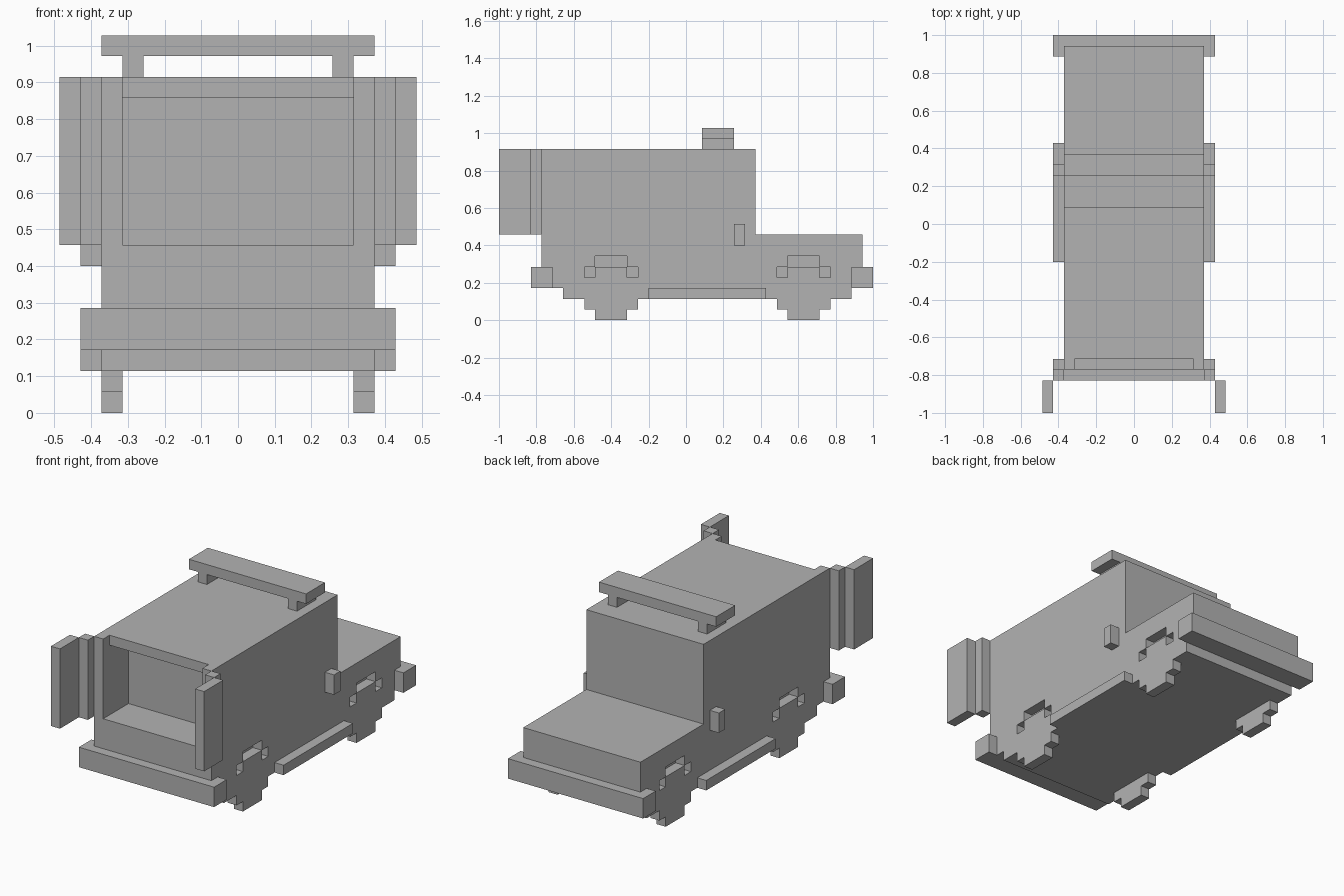
import bpy
import bmesh

cube = bpy.data.objects.get("Cube")
if cube:
    bpy.data.objects.remove(cube, do_unlink=True)

U = 2 / 35  # one block of the blocky grid

grey = bpy.data.materials.new("plain grey")
grey.use_nodes = True
GREY = (0.45, 0.45, 0.45, 1)
grey.diffuse_color = GREY
grey.node_tree.nodes["Principled BSDF"].inputs["Base Color"].default_value = GREY


def prism(name, x0, x1, profile):
    """Extrude a side profile of (y, z) grid points from x0 to x1."""
    bm = bmesh.new()
    face = bm.faces.new([bm.verts.new((x0 * U, y * U, z * U)) for y, z in profile])
    new = bmesh.ops.extrude_face_region(bm, geom=[face])["geom"]
    verts = [g for g in new if isinstance(g, bmesh.types.BMVert)]
    bmesh.ops.translate(bm, verts=verts, vec=((x1 - x0) * U, 0, 0))
    bmesh.ops.recalc_face_normals(bm, faces=bm.faces)
    mesh = bpy.data.meshes.new(name)
    bm.to_mesh(mesh)
    bm.free()
    mesh.materials.append(grey)
    obj = bpy.data.objects.new(name, mesh)
    bpy.context.collection.objects.link(obj)
    return obj


def box(name, x, y, z):
    return prism(name, *x, [(y[0], z[0]), (y[1], z[0]), (y[1], z[1]), (y[0], z[1])])


def pair(name, x, y, z):
    box("left_" + name, x, y, z)
    box("right_" + name, (-x[1], -x[0]), y, z)


def cut(target, x, y, z):
    cutter = box("cutter", x, y, z)
    cutter.hide_render = True
    mod = target.modifiers.new("cut", "BOOLEAN")
    mod.operation = "DIFFERENCE"
    mod.solver = "EXACT"
    mod.object = cutter
    bpy.context.view_layer.objects.active = target
    bpy.ops.object.modifier_apply(modifier=mod.name)
    bpy.data.objects.remove(cutter, do_unlink=True)


# Van body with bonnet
body = prism("body", -6.5, 6.5, [
    (-11.5, 2), (15.5, 2), (15.5, 3), (16.5, 3), (16.5, 8), (6.5, 8),
    (6.5, 16), (-13.5, 16), (-13.5, 3), (-11.5, 3)])

# Open load bay and the set-back roof edge above it
cut(body, (-5.5, 5.5), (-14, -9.5), (8, 15))
cut(body, (-5.5, 5.5), (-14, -12.5), (14, 17))

# Wheels: recessed gaps around the top, stepped tread below the body
for end, c in (("bay", -7), ("bonnet", 11)):
    for side, x, gap in (("left", (5.5, 6.5), (5.5, 7)),
                         ("right", (-6.5, -5.5), (-7, -5.5))):
        cut(body, gap, (c - 1.5, c + 1.5), (5, 6))
        cut(body, gap, (c - 2.5, c - 1.5), (4, 5))
        cut(body, gap, (c + 1.5, c + 2.5), (4, 5))
        prism(f"{side}_{end}_wheel", *x, [
            (c - 1.5, 0), (c + 1.5, 0), (c + 1.5, 1), (c + 2.5, 1),
            (c + 2.5, 2), (c - 2.5, 2), (c - 2.5, 1), (c - 1.5, 1)])

# Bumpers
box("bay_bumper", (-7.5, 7.5), (-14.5, -12.5), (3, 5))
box("bonnet_bumper", (-7.5, 7.5), (15.5, 17.5), (3, 5))

# Side steps, mirrors and open doors
pair("side_step", (6.5, 7.5), (-3.5, 7.5), (2, 3))
pair("mirror", (6.5, 7.5), (4.5, 5.5), (7, 9))
pair("door_hinge", (6.5, 7.5), (-14.5, -13.5), (8, 16))
pair("door", (7.5, 8.5), (-17.5, -14.5), (8, 16))

# Roof light bar
pair("light_bar_foot", (4.5, 5.5), (1.5, 4.5), (16, 17))
box("light_bar", (-6.5, 6.5), (1.5, 4.5), (17, 18))
